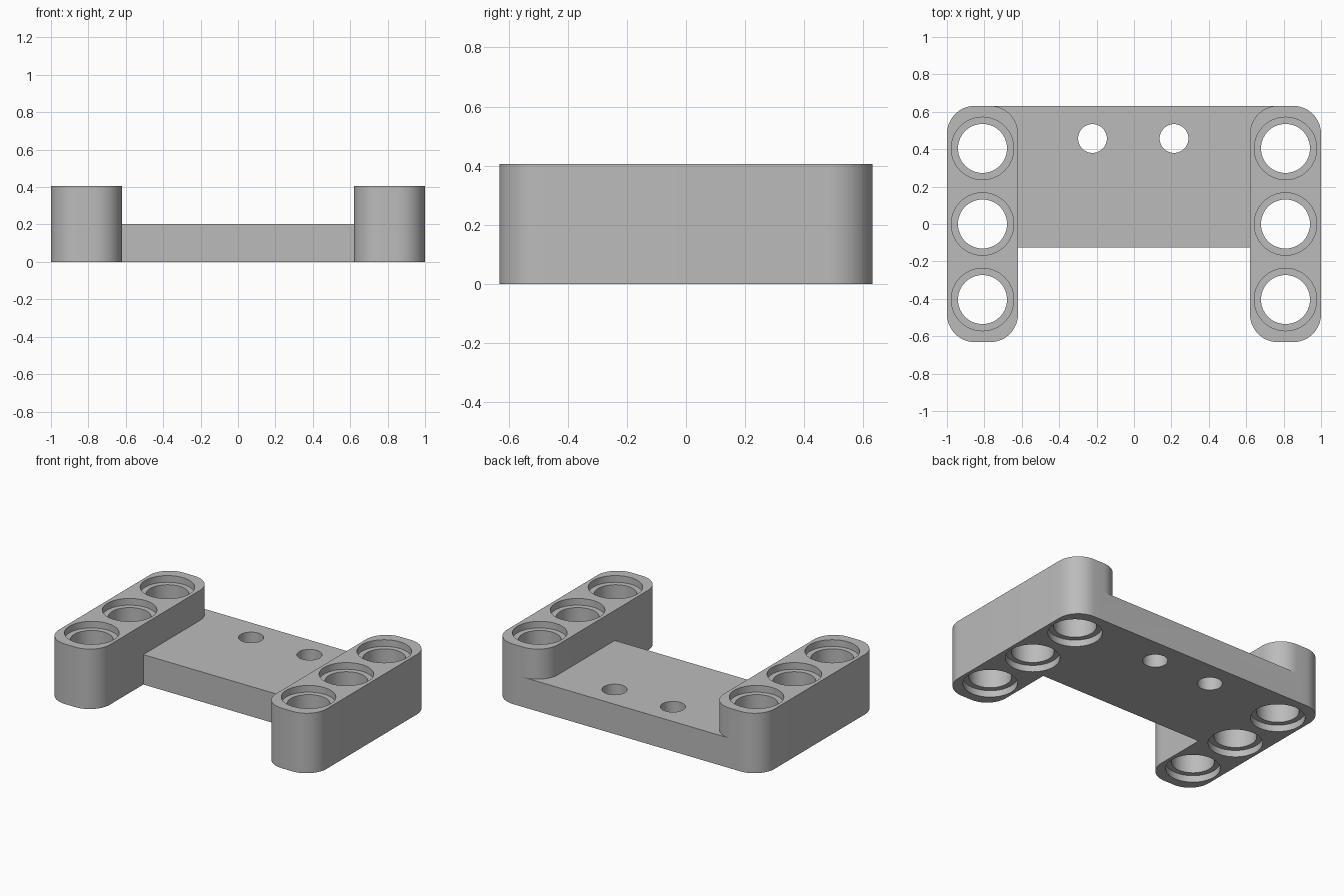
import bpy
import bmesh
from math import cos, sin, pi, radians

if "Cube" in bpy.data.objects:
    bpy.data.objects.remove(bpy.data.objects["Cube"], do_unlink=True)

BEAM_X, BEAM_HALF, HALF_Y = 0.81, 0.19, 0.632
HEIGHT, PLATE_TOP, CORNER = 0.405, 0.202, 0.15
PIN_R, RIM_R, RIM_DEPTH = 0.131, 0.167, 0.045
PITCH = 0.404

grey = bpy.data.materials.new("plain grey")
grey.use_nodes = True
colour = (0.5, 0.5, 0.5, 1)
grey.diffuse_color = colour
grey.node_tree.nodes["Principled BSDF"].inputs["Base Color"].default_value = colour


def make_object(name, bm):
    bmesh.ops.recalc_face_normals(bm, faces=bm.faces[:])
    mesh = bpy.data.meshes.new(name)
    bm.to_mesh(mesh)
    bm.free()
    mesh.materials.append(grey)
    obj = bpy.data.objects.new(name, mesh)
    bpy.context.collection.objects.link(obj)
    return obj


def prism(name, outline, top):
    bm = bmesh.new()
    face = bm.faces.new([bm.verts.new((x, y, 0)) for x, y in outline])
    grown = bmesh.ops.extrude_face_region(bm, geom=[face])["geom"]
    moved = [v for v in grown if isinstance(v, bmesh.types.BMVert)]
    bmesh.ops.translate(bm, verts=moved, vec=(0, 0, top))
    return make_object(name, bm)


def rounded_outline(cx, half_x, half_y, r, steps=12):
    points = []
    for i, (sx, sy) in enumerate([(1, 1), (-1, 1), (-1, -1), (1, -1)]):
        for k in range(steps + 1):
            a = (i + k / steps) * pi / 2
            points.append((cx + sx * (half_x - r) + r * cos(a),
                           sy * (half_y - r) + r * sin(a)))
    return points


def add_lathe(bm, x, y, profile, steps=64):
    # Closed turned solid from (radius, z) pairs
    rings = [[bm.verts.new((x + r * cos(2 * pi * k / steps),
                            y + r * sin(2 * pi * k / steps), z))
              for k in range(steps)] for r, z in profile]
    for low, high in zip(rings, rings[1:]):
        for k in range(steps):
            n = (k + 1) % steps
            bm.faces.new((low[k], low[n], high[n], high[k]))
    bm.faces.new(rings[0])
    bm.faces.new(rings[-1])


def apply_boolean(obj, other, operation):
    mod = obj.modifiers.new(operation.lower(), 'BOOLEAN')
    mod.operation, mod.solver, mod.object = operation, 'EXACT', other
    bpy.context.view_layer.objects.active = obj
    bpy.ops.object.modifier_apply(modifier=mod.name)
    bpy.data.objects.remove(other, do_unlink=True)


# Cross plate, flush with the back ends of the beams
front_y = -0.125
bracket = prism("bracket", [(-BEAM_X, front_y), (BEAM_X, front_y),
                            (BEAM_X, HALF_Y), (-BEAM_X, HALF_Y)], PLATE_TOP)

# Rounded side beams
for side in (-1, 1):
    outline = rounded_outline(side * BEAM_X, BEAM_HALF, HALF_Y, CORNER)
    apply_boolean(bracket, prism("side_beam", outline, HEIGHT), 'UNION')

# Pin holes, recessed at both ends, and two screw holes
bm = bmesh.new()
pin = [(RIM_R, -0.1), (RIM_R, RIM_DEPTH), (PIN_R, RIM_DEPTH),
       (PIN_R, HEIGHT - RIM_DEPTH), (RIM_R, HEIGHT - RIM_DEPTH), (RIM_R, HEIGHT + 0.1)]
for side in (-1, 1):
    for row in (-1, 0, 1):
        add_lathe(bm, side * BEAM_X, row * PITCH, pin)
    add_lathe(bm, side * 0.218 - 0.004, 0.457, [(0.077, -0.1), (0.077, HEIGHT)], 48)
holes = make_object("hole_cutter", bm)
holes.hide_render = True
apply_boolean(bracket, holes, 'DIFFERENCE')

# Smooth curved walls, crisp edges
bpy.ops.object.select_all(action='DESELECT')
bracket.select_set(True)
bpy.context.view_layer.objects.active = bracket
bpy.ops.object.shade_smooth_by_angle(angle=radians(30))
